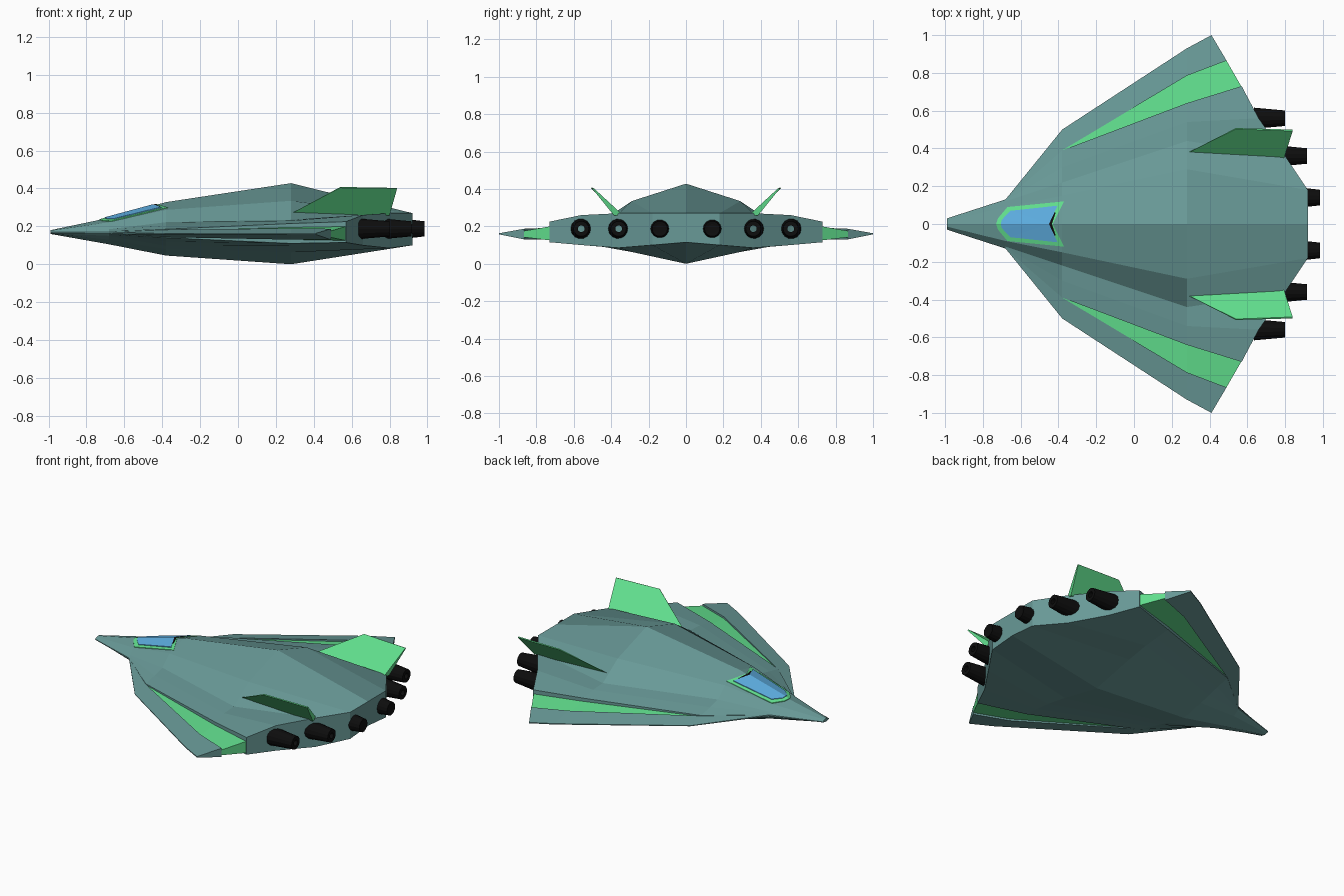
import bpy, bmesh, math
from mathutils import Vector
from mathutils.bvhtree import BVHTree

if "Cube" in bpy.data.objects:
    bpy.data.objects.remove(bpy.data.objects["Cube"])


def material(name, rgb):
    m = bpy.data.materials.new(name)
    m.diffuse_color = (*rgb, 1)
    m.use_nodes = True
    m.node_tree.nodes["Principled BSDF"].inputs["Base Color"].default_value = m.diffuse_color
    return m


TEAL = material("hull_teal", (0.14, 0.32, 0.31))
GREEN = material("trim_green", (0.12, 0.74, 0.27))
BLUE = material("glass_blue", (0.11, 0.42, 0.75))
BLACK = material("engine_black", (0.004, 0.004, 0.004))


def finish(name, bm, mat, mirror=True):
    """Turn a bmesh into an object mirrored left to right."""
    bmesh.ops.remove_doubles(bm, verts=bm.verts, dist=0.0005)
    if mirror:
        geom = bm.verts[:] + bm.edges[:] + bm.faces[:]
        bmesh.ops.mirror(bm, geom=geom, axis='Y', merge_dist=0.0005)
        bmesh.ops.remove_doubles(bm, verts=bm.verts, dist=0.0005)
    bmesh.ops.recalc_face_normals(bm, faces=bm.faces)
    me = bpy.data.meshes.new(name)
    bm.to_mesh(me)
    me.materials.append(mat)
    ob = bpy.data.objects.new(name, me)
    bpy.context.collection.objects.link(ob)
    return ob


def shell(stations, close_inner):
    """Loft stations of (x, y, z_top, z_bottom) into a top and bottom skin."""
    bm = bmesh.new()
    top = [[bm.verts.new((x, y, t)) for x, y, t, b in s] for s in stations]
    bot = [[bm.verts.new((x, y, b)) for x, y, t, b in s] for s in stations]
    n = len(stations[0])
    for i in range(len(stations) - 1):
        for g in (top, bot):
            for j in range(n - 1):
                bm.faces.new((g[i][j], g[i + 1][j], g[i + 1][j + 1], g[i][j + 1]))
        for j in ([0] if close_inner else []) + [n - 1]:
            bm.faces.new((top[i][j], top[i + 1][j], bot[i + 1][j], bot[i][j]))
    for i in (0, -1):
        for j in range(n - 1):
            bm.faces.new((top[i][j], top[i][j + 1], bot[i][j + 1], bot[i][j]))
    return bm


def at(x, *pts):
    return [(x, *p) for p in pts]


# Main hull: nose, canopy, shoulder, crest and stepped tail stations
hull = finish("main_hull", shell([
    at(-0.99, (0, .18, .16), (.014, .178, .162), (.022, .175, .164), (.026, .173, .165), (.03, .17, .166)),
    at(-0.68, (0, .245, .105), (.09, .222, .13), (.12, .185, .15), (.125, .178, .156), (.13, .17, .162)),
    at(-0.38, (0, .328, .046), (.15, .287, .08), (.22, .222, .098), (.3, .203, .12), (.39, .185, .14)),
    at(0.28, (0, .428, 0), (.29, .335, .063), (.44, .235, .09), (.54, .23, .1), (.64, .215, .11)),
    [(.92, 0, .27, .115), (.92, .18, .27, .1), (.80, .36, .27, .085), (.66, .56, .26, .1), (.57, .73, .225, .115)],
], False), TEAL)

# Outer wing panels with sharp leading edges
finish("wing_panels", shell([
    at(-0.68, (.13, .17, .162), (.13, .17, .162)),
    at(-0.38, (.39, .182, .143), (.5, .162, .158)),
    at(0.28, (.785, .19, .13), (.93, .163, .157)),
    [(.49, .865, .187, .13), (.41, 1.0, .163, .157)],
], True), TEAL)

# Green recessed strips between hull and wing panels
finish("wing_strips", shell([
    at(-0.38, (.388, .178, .148), (.392, .178, .148)),
    at(0.28, (.635, .195, .13), (.79, .178, .142)),
    [(.57, .725, .2, .125), (.488, .868, .175, .142)],
], True), GREEN)

# Outward-canted tail fins
bm = bmesh.new()
co = [(.27, .37, .262), (.79, .335, .258), (.80, .385, .258),
      (.54, .503, .408), (.84, .492, .403), (.84, .5, .4), (.54, .508, .404)]
v = [bm.verts.new(c) for c in co]
for f in ((0, 1, 4, 3), (0, 6, 5, 2), (1, 2, 5, 4), (3, 4, 5, 6), (0, 3, 6), (0, 2, 1)):
    bm.faces.new([v[i] for i in f])
finish("tail_fins", bm, GREEN)

# Canopy: thin plates laid on the hull surface
hb = bmesh.new()
hb.from_mesh(hull.data)
tree = BVHTree.FromBMesh(hb)


def plate(name, outline, lift, mat):
    bm = bmesh.new()
    top = []
    for x, y in outline:
        z = tree.ray_cast(Vector((x, y + 0.0003, 2)), Vector((0, 0, -1)))[0].z
        top.append(bm.verts.new((x, y, z + lift)))
    low = [bm.verts.new(p.co - Vector((0, 0, 0.008))) for p in top]
    # fan from the rear centre, plus a rim
    for i in range(len(top) - 2):
        bm.faces.new((top[-1], top[i], top[i + 1]))
    for i in range(len(top) - 1):
        bm.faces.new((top[i], low[i], low[i + 1], top[i + 1]))
    finish(name, bm, mat)


plate("canopy_frame", [(-.73, 0), (-.72, .03), (-.67, .09), (-.37, .12), (-.43, 0)], .004, GREEN)
plate("canopy_seal", [(-.47, 0), (-.43, .06), (-.415, .06), (-.435, 0)], .006, BLACK)
plate("canopy_glass", [(-.705, 0), (-.70, .022), (-.655, .07), (-.405, .097), (-.45, 0)], .008, BLUE)
hb.free()


# Engines: tapered nozzles, the outer pairs hollow
def engine(name, y, x0, x1, hollow):
    n = 14
    bm = bmesh.new()
    rings = [(x0, .056), (x1, .041), (x1, .018)]
    if hollow:
        rings.append((x0, .018))
    else:
        rings[2] = (x1 - .004, .025)
    loops = [[bm.verts.new((x, y + r * math.cos(2 * math.pi * k / n),
                            .187 + r * math.sin(2 * math.pi * k / n)))
              for k in range(n)] for x, r in rings]
    for a, b in zip(loops, loops[1:]):
        for k in range(n):
            bm.faces.new((a[k], a[(k + 1) % n], b[(k + 1) % n], b[k]))
    if not hollow:
        bm.faces.new(loops[-1])
        bm.faces.new(loops[0])
    finish(name, bm, BLACK)


engine("inner_engines", .14, .86, .985, False)
engine("middle_engines", .36, .76, .915, True)
engine("outer_engines", .56, .635, .80, True)
